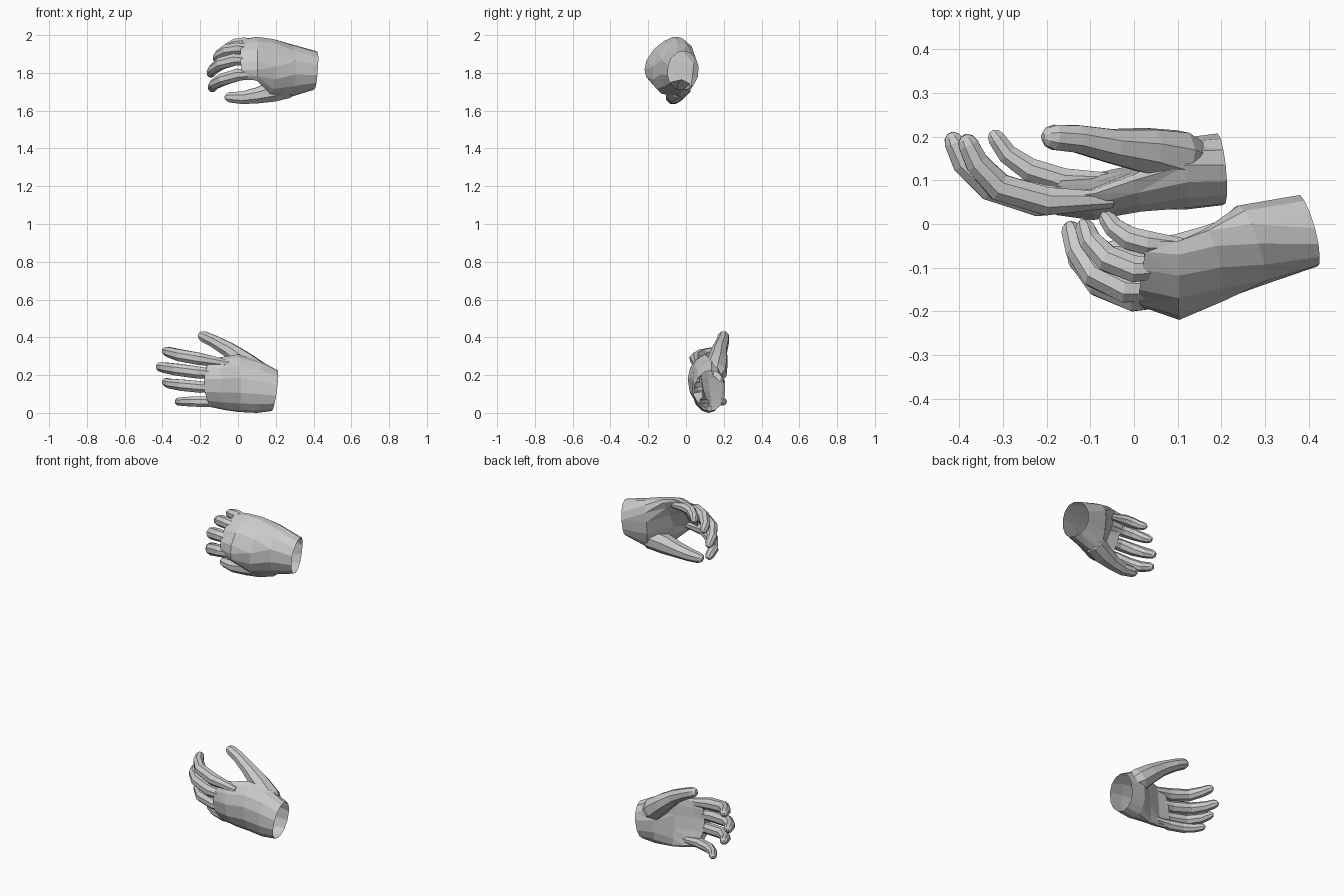
import bpy, bmesh, math
from mathutils import Vector as V

if "Cube" in bpy.data.objects:
    bpy.data.objects.remove(bpy.data.objects["Cube"])

RADII = (0.02, 0.035, 0.034, 0.029, 0.025)


def skin_rings(name, rings):
    """Closed flat-faced solid lofted through equal-length rings, with fan caps."""
    bm = bmesh.new()
    vr = [[bm.verts.new(p) for p in r] for r in rings]
    n = len(vr[0])
    for a, b in zip(vr, vr[1:]):
        for i in range(n):
            j = (i + 1) % n
            bm.faces.new((a[i], a[j], b[j], b[i]))
    for ring in (vr[0][::-1], vr[-1]):
        mid = bm.verts.new(sum((v.co for v in ring), V()) / n)
        for i in range(n):
            bm.faces.new((ring[i], ring[(i + 1) % n], mid))
    bmesh.ops.triangulate(bm, faces=bm.faces)
    if bm.calc_volume(signed=True) < 0:
        bmesh.ops.reverse_faces(bm, faces=bm.faces)
    me = bpy.data.meshes.new(name)
    bm.to_mesh(me)
    bm.free()
    ob = bpy.data.objects.new(name, me)
    bpy.context.collection.objects.link(ob)
    return ob


def palm(name, sections, n=14):
    """Cupped palm: section = pinky edge, middle, index edge, back and palm thickness."""
    secs = [(V(p), V(m), V(i), tb, tp) for p, m, i, tb, tp in sections]
    rings = []
    for k, (p, m, i, tb, tp) in enumerate(secs):
        axis = secs[min(k + 1, len(secs) - 1)][1] - secs[max(k - 1, 0)][1]
        nrm = axis.cross(i - p).normalized()
        if nrm.y > 0:
            nrm = -nrm
        ring = []
        for s in range(n):
            a = 2 * math.pi * s / n
            c, h = math.cos(a), math.sin(a)
            u = math.copysign(abs(c) ** 0.9, c)
            ring.append(m + u * (i - p) / 2 + u * u * ((i + p) / 2 - m)
                        + nrm * h * (tb if h > 0 else tp))
        rings.append(ring)
    return skin_rings(name, rings)


def digit(name, path, radii, n=8):
    """Tapered finger tube with a rounded tip."""
    pts = [V(p) for p in path]
    rad = list(radii)
    end, r = pts[-1], rad[-1]
    d = (end - pts[-2]).normalized()
    pts[-1:] = [end - d * r * 0.8, end - d * r * 0.2, end + d * r * 0.15]
    rad[-1:] = [r, r * 0.75, r * 0.3]
    rings = []
    for k, p in enumerate(pts):
        t = (pts[min(k + 1, len(pts) - 1)] - pts[max(k - 1, 0)]).normalized()
        s = t.cross(V((0, 0, 1))).normalized()
        w = s.cross(t)
        rings.append([p + rad[k] * (s * math.cos(a) + w * math.sin(a))
                      for a in (2 * math.pi * (q + 0.5) / n for q in range(n))])
    return skin_rings(name, rings)


def hand(name, sections, fingers, thumb, thumb_radii):
    body = palm(name, sections)
    parts = [digit("finger", f, [r * s for r in RADII]) for f, s in fingers]
    parts.append(digit("thumb", thumb, thumb_radii))
    # weld fingers and thumb into the palm
    bpy.context.view_layer.objects.active = body
    for part in parts:
        mod = body.modifiers.new("weld", 'BOOLEAN')
        mod.operation = 'UNION'
        mod.solver = 'MANIFOLD'
        mod.object = part
        bpy.ops.object.modifier_apply(modifier=mod.name)
        bpy.data.objects.remove(part)
    # open the wrist
    bm = bmesh.new()
    bm.from_mesh(body.data)
    wrist = V(sections[0][1])
    cap = [f for f in bm.faces
           if f.normal.x > 0.75 and abs(f.calc_center_median().x - wrist.x) < 0.04]
    bmesh.ops.delete(bm, geom=cap, context='FACES')
    bmesh.ops.join_triangles(bm, faces=bm.faces, angle_face_threshold=0.3,
                             angle_shape_threshold=0.8)
    bm.to_mesh(body.data)
    bm.free()
    return body


# lower hand: thumb on top, palm to the back
hand("lower_hand", [
    ((.18, .12, .01), (.197, .125, .115), (.21, .135, .225), .083, .083),
    ((.1, .12, .0), (.1, .115, .13), (.12, .135, .275), .085, .08),
    ((.0, .125, .005), (.0, .088, .15), (.0, .1, .31), .062, .035),
    ((-.07, .115, .015), (-.1, .055, .15), (-.09, .07, .295), .045, .03),
    ((-.14, .105, .03), (-.18, .055, .15), (-.15, .062, .29), .032, .028),
], [
    ([(-.05, .055, .26), (-.2, .052, .285), (-.31, .085, .305), (-.36, .14, .32), (-.388, .2, .33)], 1.0),
    ([(-.06, .052, .2), (-.22, .05, .215), (-.33, .085, .23), (-.39, .14, .24), (-.42, .205, .245)], 1.0),
    ([(-.06, .06, .13), (-.2, .058, .137), (-.3, .082, .147), (-.36, .14, .155), (-.388, .2, .165)], .95),
    ([(-.04, .1, .055), (-.16, .1, .058), (-.24, .125, .06), (-.29, .16, .06), (-.325, .21, .06)], .85),
], [(.17, .14, .165), (.1, .152, .215), (.03, .168, .275), (-.05, .178, .335), (-.13, .195, .38), (-.205, .2, .415)],
    (.035, .066, .055, .042, .034, .031))

# upper hand: thumb underneath, fingers curled to the back
hand("upper_hand", [
    ((.415, -.01, 1.915), (.4, -.015, 1.81), (.4, -.025, 1.71), .085, .085),
    ((.27, .0, 1.955), (.27, -.05, 1.82), (.27, -.03, 1.67), .095, .095),
    ((.17, -.015, 1.98), (.17, -.11, 1.85), (.17, -.13, 1.69), .07, .04),
    ((.1, -.04, 1.99), (.09, -.155, 1.87), (.1, -.195, 1.76), .048, .03),
    ((.03, -.04, 1.98), (.015, -.145, 1.87), (.03, -.17, 1.765), .03, .028),
], [
    ([(.13, -.165, 1.795), (.0, -.168, 1.79), (-.08, -.135, 1.765), (-.125, -.08, 1.74), (-.14, -.01, 1.715)], 1.0),
    ([(.12, -.15, 1.865), (-.02, -.148, 1.87), (-.09, -.115, 1.85), (-.13, -.06, 1.82), (-.148, .0, 1.79)], 1.0),
    ([(.12, -.1, 1.92), (.0, -.103, 1.93), (-.06, -.08, 1.92), (-.1, -.04, 1.895), (-.118, .005, 1.87)], .95),
    ([(.12, -.05, 1.95), (.03, -.043, 1.96), (-.01, -.033, 1.955), (-.045, -.01, 1.94), (-.07, .022, 1.925)], .85),
], [(.32, -.03, 1.765), (.25, -.035, 1.72), (.18, -.055, 1.7), (.1, -.065, 1.68), (.02, -.07, 1.668),
    (-.065, -.06, 1.672)],
    (.025, .062, .058, .045, .036, .03))
